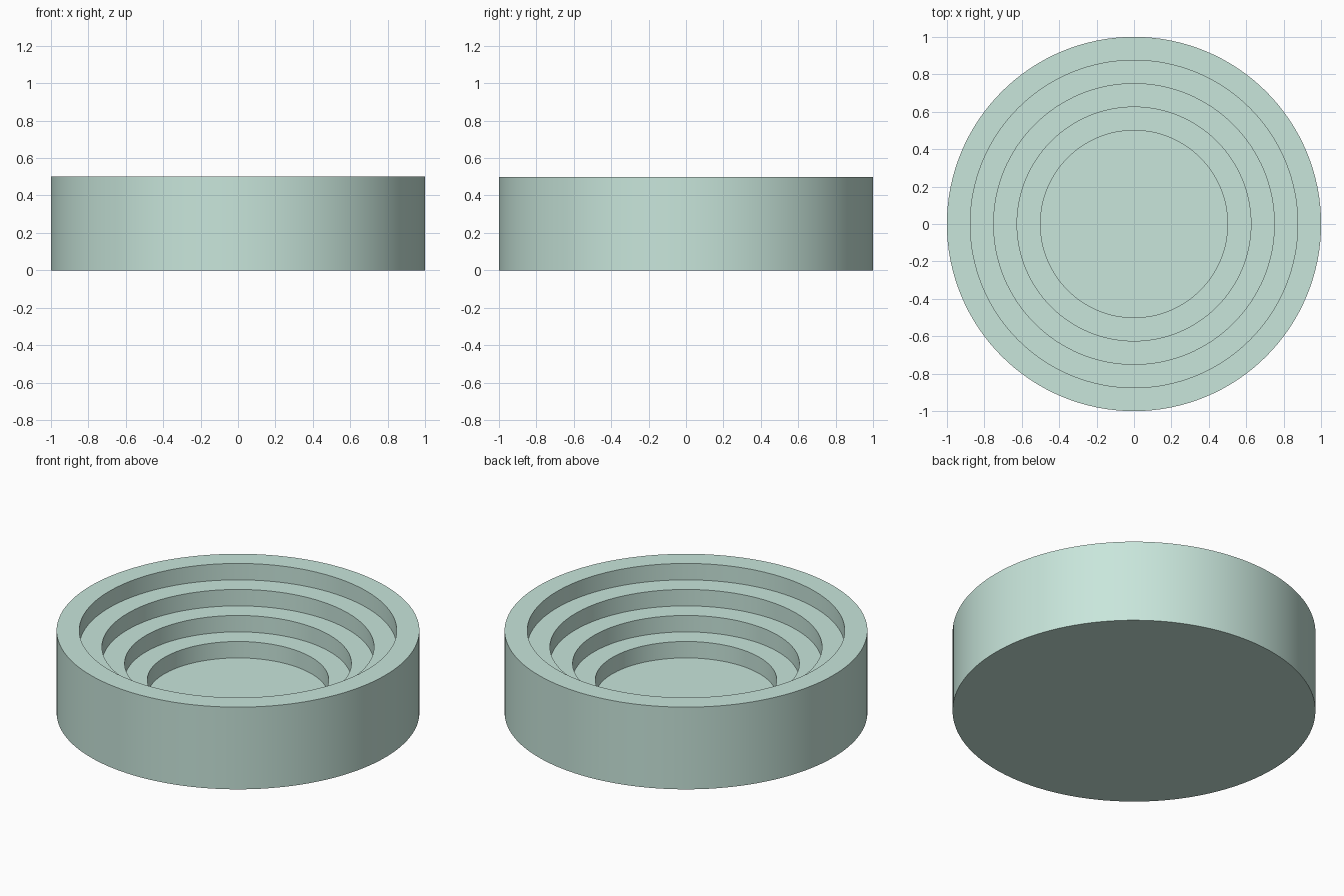
import bpy, bmesh, math

if "Cube" in bpy.data.objects:
    bpy.data.objects.remove(bpy.data.objects["Cube"])

SEGMENTS = 128

# Half cross-section (radius, z): underside, outer wall, then four steps down to the floor
profile = [(0, 0), (1, 0)]
for i in range(4):
    z = 0.5 - 0.1 * i
    profile += [(1 - 0.125 * i, z), (0.875 - 0.125 * i, z)]
profile += [(0.5, 0.1), (0, 0.1)]

# Revolve the section around z
bm = bmesh.new()
verts = [bm.verts.new((r, 0, z)) for r, z in profile]
edges = [bm.edges.new(pair) for pair in zip(verts, verts[1:])]
bmesh.ops.spin(bm, geom=verts + edges, cent=(0, 0, 0), axis=(0, 0, 1),
               angle=2 * math.pi, steps=SEGMENTS, use_merge=True)
bmesh.ops.remove_doubles(bm, verts=bm.verts, dist=1e-4)
bmesh.ops.recalc_face_normals(bm, faces=bm.faces)

mesh = bpy.data.meshes.new("stepped_dish")
bm.to_mesh(mesh)
bm.free()
dish = bpy.data.objects.new("stepped_dish", mesh)
bpy.context.collection.objects.link(dish)

# Pale green finish
mat = bpy.data.materials.new("pale_green")
mat.diffuse_color = (0.58, 0.79, 0.71, 1)
mat.use_nodes = True
mat.node_tree.nodes["Principled BSDF"].inputs["Base Color"].default_value = mat.diffuse_color
mesh.materials.append(mat)

# Smooth round walls with crisp step edges
bpy.context.view_layer.objects.active = dish
dish.select_set(True)
bpy.ops.object.shade_smooth_by_angle(angle=math.radians(30))
